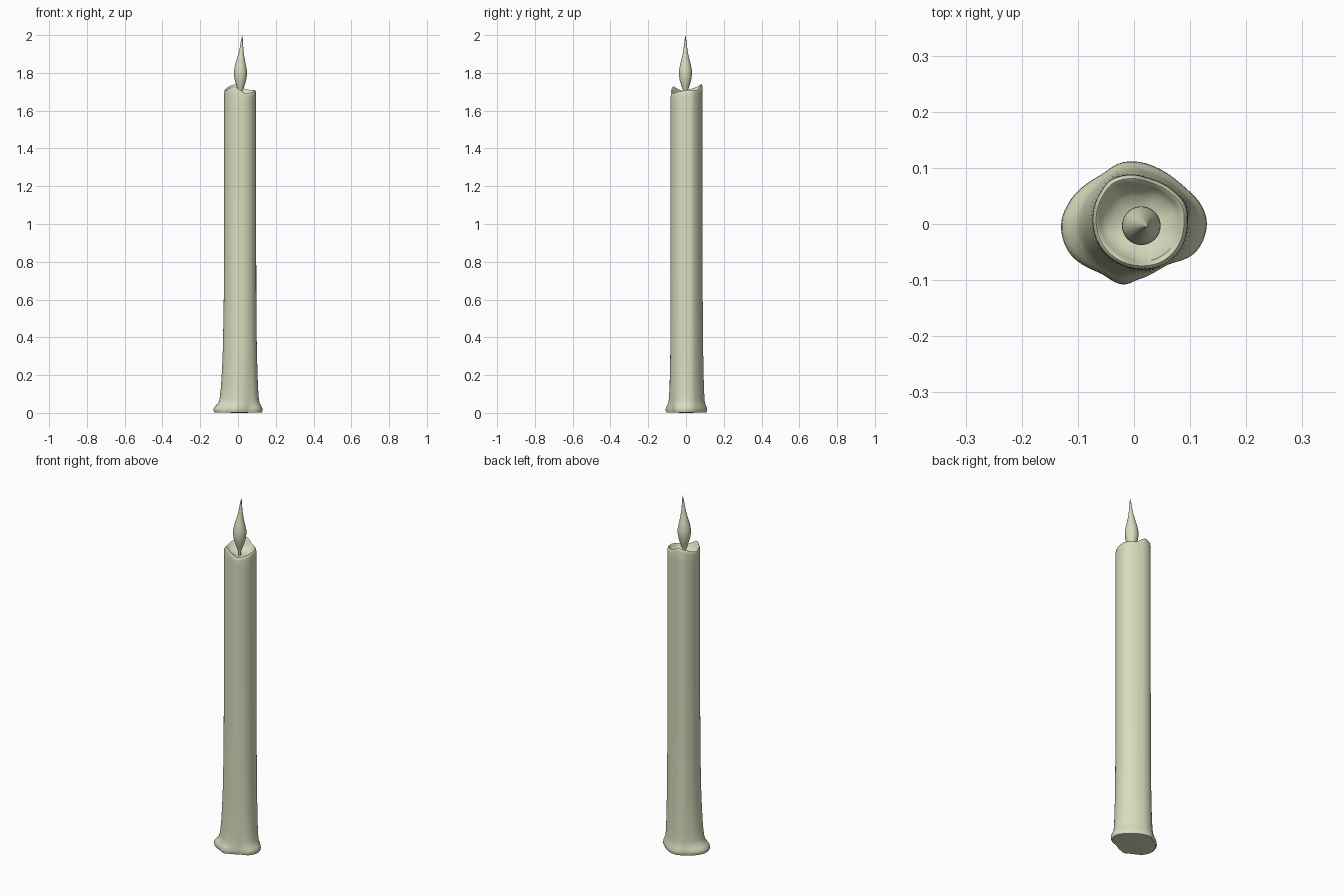
import bpy, bmesh, math
from mathutils import Vector

if "Cube" in bpy.data.objects:
    bpy.data.objects.remove(bpy.data.objects["Cube"])

N = 72
wax = bpy.data.materials.new("cream wax")
wax.diffuse_color = (0.70, 0.72, 0.52, 1)
wax.use_nodes = True
wax.node_tree.nodes["Principled BSDF"].inputs["Base Color"].default_value = wax.diffuse_color


def periodic(points, a):
    """Smooth closed interpolation of (angle in degrees, value) points."""
    n = len(points)
    a %= 360
    i = max((k for k in range(n) if points[k][0] <= a), default=n - 1)
    g = lambda k: (points[k % n][0] + 360 * (k // n), points[k % n][1])
    p0, p1, p2, p3 = (g(i + d) for d in (-1, 0, 1, 2))
    if a < p1[0]:
        a += 360
    t = (a - p1[0]) / (p2[0] - p1[0])
    m1 = (p2[1] - p0[1]) / (p2[0] - p0[0]) * (p2[0] - p1[0])
    m2 = (p3[1] - p1[1]) / (p3[0] - p1[0]) * (p2[0] - p1[0])
    return ((2*t**3 - 3*t*t + 1) * p1[1] + (t**3 - 2*t*t + t) * m1
            + (-2*t**3 + 3*t*t) * p2[1] + (t**3 - t*t) * m2)


def loft(name, rings, start, end):
    bm = bmesh.new()
    loops = [[bm.verts.new(p) for p in r] for r in rings]
    for a, b in zip(loops, loops[1:]):
        for i in range(len(a)):
            j = (i + 1) % len(a)
            bm.faces.new((a[i], a[j], b[j], b[i]))
    for loop, tip in ((loops[0], start), (loops[-1], end)):
        v = bm.verts.new(tip)
        for i in range(len(loop)):
            bm.faces.new((loop[i], loop[(i + 1) % len(loop)], v))
    bmesh.ops.recalc_face_normals(bm, faces=bm.faces)
    me = bpy.data.meshes.new(name)
    bm.to_mesh(me)
    bm.free()
    me.materials.append(wax)
    ob = bpy.data.objects.new(name, me)
    bpy.context.collection.objects.link(ob)
    bpy.ops.object.select_all(action='DESELECT')
    ob.select_set(True)
    bpy.context.view_layer.objects.active = ob
    bpy.ops.object.shade_smooth_by_angle(angle=math.radians(50))
    return ob


# Outlines as outer points: pooled foot and burnt top
foot = [(0.13, 0), (0.122, 0.03), (0.09, 0.066), (0.055, 0.093), (-0.02, 0.11),
        (-0.06, 0.087), (-0.115, 0.04), (-0.13, 0), (-0.115, -0.052),
        (-0.06, -0.088), (-0.02, -0.108), (0.01, -0.098), (0.06, -0.073), (0.11, -0.05)]
top = [(0.096, 0), (0.092, 0.035), (0.07, 0.06), (0.03, 0.081), (0, 0.088), (-0.04, 0.08),
       (-0.06, 0.057), (-0.074, 0), (-0.064, -0.035), (-0.04, -0.063), (0.01, -0.081),
       (0.052, -0.073), (0.083, -0.045)]
CX = 0.01


def polar(pts):
    return sorted((math.degrees(math.atan2(y, x - CX)) % 360, math.hypot(x - CX, y)) for x, y in pts)


foot_r, top_r = polar(foot), polar(top)
# Uneven rim height by angle
rim = [(0, 1.708), (40, 1.71), (70, 1.715), (100, 1.74), (130, 1.73), (160, 1.715), (190, 1.705),
       (215, 1.715), (245, 1.728), (270, 1.71), (295, 1.692), (330, 1.70)]


def ring(fn):
    out = []
    for i in range(N):
        a = 360 * i / N
        r, z = fn(a)
        out.append(Vector((CX + r * math.cos(math.radians(a)), r * math.sin(math.radians(a)), z)))
    return out


# Candle body: foot pool, shaft, rounded rim and hollow
rings = []
for z, f, s in ((0.002, 1, 0.96), (0.012, 1, 1), (0.025, 0.97, 1), (0.038, 0.78, 1), (0.052, 0.54, 1),
                (0.075, 0.42, 1), (0.13, 0.30, 1), (0.22, 0.2, 1), (0.35, 0.1, 1), (0.6, 0.02, 1),
                (1.0, 0, 1), (1.4, 0, 1), (1.64, 0, 1), (1.67, 0, 1)):
    rings.append(ring(lambda a: ((periodic(foot_r, a) * f + periodic(top_r, a) * (1 - f)) * s, z)))
for s, d in ((0.99, -0.014), (0.965, -0.004), (0.92, 0), (0.87, -0.003), (0.82, -0.012)):
    rings.append(ring(lambda a: (periodic(top_r, a) * s, periodic(rim, a) + d)))
for s, t in ((0.72, 0.45), (0.55, 0.2), (0.3, 0.04)):
    rings.append(ring(lambda a: (periodic(top_r, a) * s, 1.672 + (periodic(rim, a) - 1.672) * t)))
loft("candle_body", rings, (CX, 0, 0), (CX, 0, 1.671))

# Flame with a thin wick at its foot: height, radius, x centre
flame = [(1.665, 0.006, 0.012), (1.69, 0.007, 0.012), (1.705, 0.012, 0.012), (1.73, 0.021, 0.013),
         (1.76, 0.030, 0.013), (1.79, 0.0345, 0.013), (1.815, 0.034, 0.013), (1.845, 0.028, 0.013),
         (1.88, 0.019, 0.015), (1.92, 0.011, 0.018), (1.96, 0.006, 0.020), (1.985, 0.003, 0.022)]
frings = [[Vector((x + r * math.cos(2 * math.pi * i / 32), -0.003 + r * math.sin(2 * math.pi * i / 32), z))
           for i in range(32)] for z, r, x in flame]
loft("flame", frings, (0.012, -0.003, 1.664), (0.023, -0.003, 2.0))
